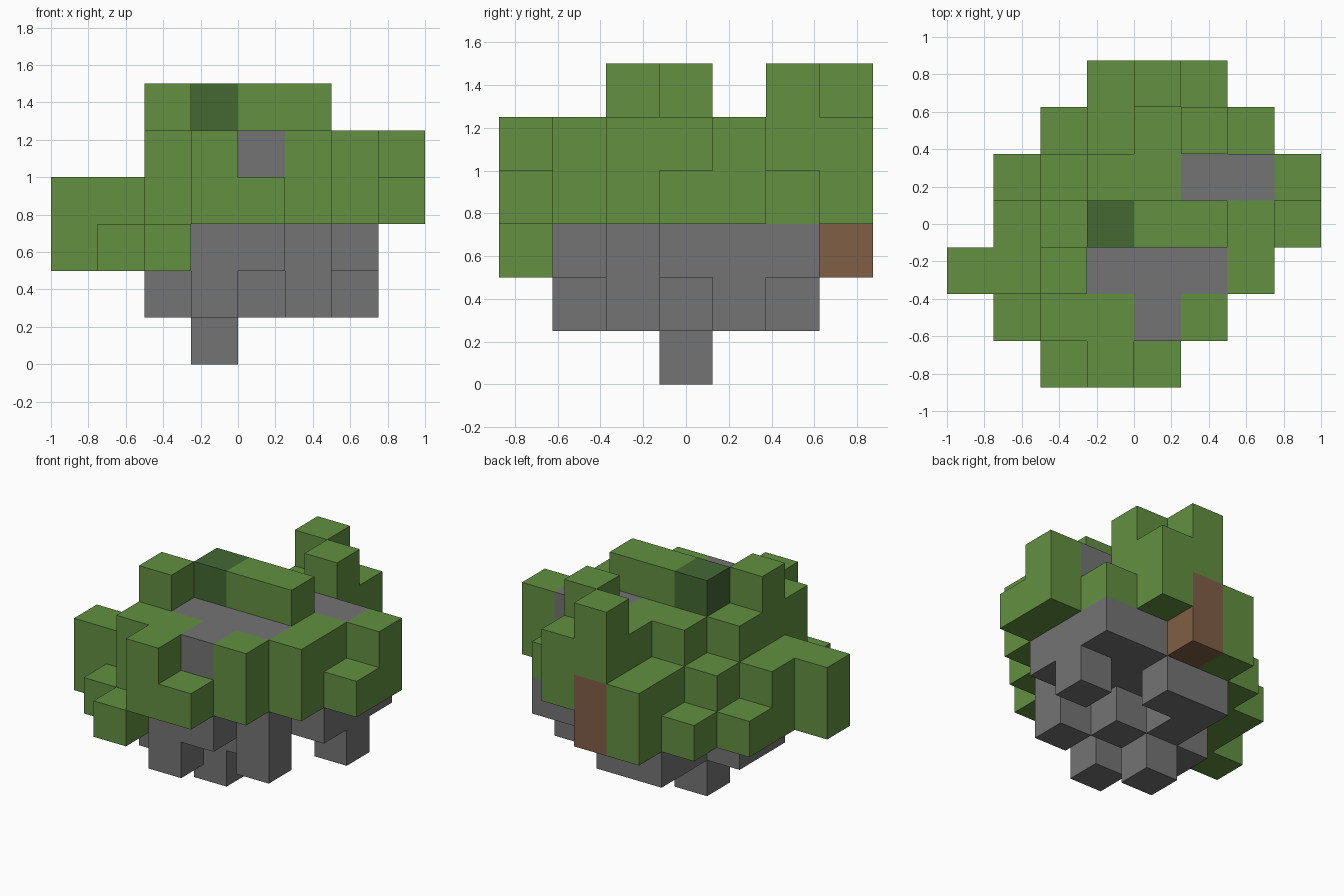
import bpy
import bmesh
from mathutils import Vector

cube = bpy.data.objects.get("Cube")
if cube:
    bpy.data.objects.remove(cube, do_unlink=True)

SIZE = 0.25
EMPTY = "........"

# Floor plans of the block tree, bottom to top; each runs front to back.
# G leaves, D dark leaf, R stone, B wood
LAYERS = [
    # footing
    [EMPTY, EMPTY, EMPTY, "...R....", EMPTY, EMPTY, EMPTY],
    # stone lumps
    [EMPTY, "...R....", "..R..R..", "..RRR...", "...R..R.", "...RR...", EMPTY],
    # stone core with hanging leaves
    ["..G.....", ".GGRR...", "GGGRRR..", ".GGRRRR.", ".GGRRRR.", "..GRRRR.", "...GB..."],
    # wide leaf ring
    ["...GG...", "..GGGG..", "GGGGGGG.", ".GGGGGGG", "..GGGGGG", "...GGGG.", "...GBG.."],
    # upper leaves around stone slabs
    ["...G....", "..GGRG..", "..GRRRG.", "..GGGGG.", "...GGRRG", "....GG..", "....GG.."],
    # crown
    [EMPTY, EMPTY, "..G.....", "...DGG..", EMPTY, ".....G..", "....G..."],
]

PARTS = {
    "G": ("leaf_blocks", "leaf green", (0.122, 0.279, 0.051)),
    "D": ("dark_leaf_block", "dark green", (0.058, 0.138, 0.034)),
    "R": ("stone_blocks", "stone grey", (0.174, 0.174, 0.174)),
    "B": ("wood_blocks", "wood brown", (0.216, 0.112, 0.061)),
}

blocks = {(x, y, z): kind
          for z, layer in enumerate(LAYERS)
          for y, row in enumerate(layer)
          for x, kind in enumerate(row) if kind != "."}
offset = Vector((len(EMPTY) / 2, len(LAYERS[0]) / 2, 0))


def make_material(name, rgb):
    mat = bpy.data.materials.new(name)
    mat.use_nodes = True
    mat.diffuse_color = (*rgb, 1)
    bsdf = next(n for n in mat.node_tree.nodes if n.type == "BSDF_PRINCIPLED")
    bsdf.inputs["Base Color"].default_value = (*rgb, 1)
    bsdf.inputs["Roughness"].default_value = 0.9
    return mat


def add_open_sides(bm, cell):
    """Add a square on each side of a block that has no neighbour."""
    centre = Vector(cell) + Vector((0.5, 0.5, 0.5)) - offset
    for axis in range(3):
        for sign in (-1, 1):
            beside = list(cell)
            beside[axis] += sign
            if tuple(beside) in blocks:
                continue
            normal, u = Vector(), Vector()
            normal[axis] = sign
            u[(axis + 1) % 3] = 1
            v = normal.cross(u)
            corners = (-u - v, u - v, u + v, v - u)
            bm.faces.new([bm.verts.new((centre + (normal + c) / 2) * SIZE)
                          for c in corners])


# One object for each kind of block
for kind, (name, colour, rgb) in PARTS.items():
    bm = bmesh.new()
    for cell, found in blocks.items():
        if found == kind:
            add_open_sides(bm, cell)
    bmesh.ops.remove_doubles(bm, verts=bm.verts, dist=0.001)
    mesh = bpy.data.meshes.new(name)
    bm.to_mesh(mesh)
    bm.free()
    mesh.materials.append(make_material(colour, rgb))
    bpy.context.collection.objects.link(bpy.data.objects.new(name, mesh))
